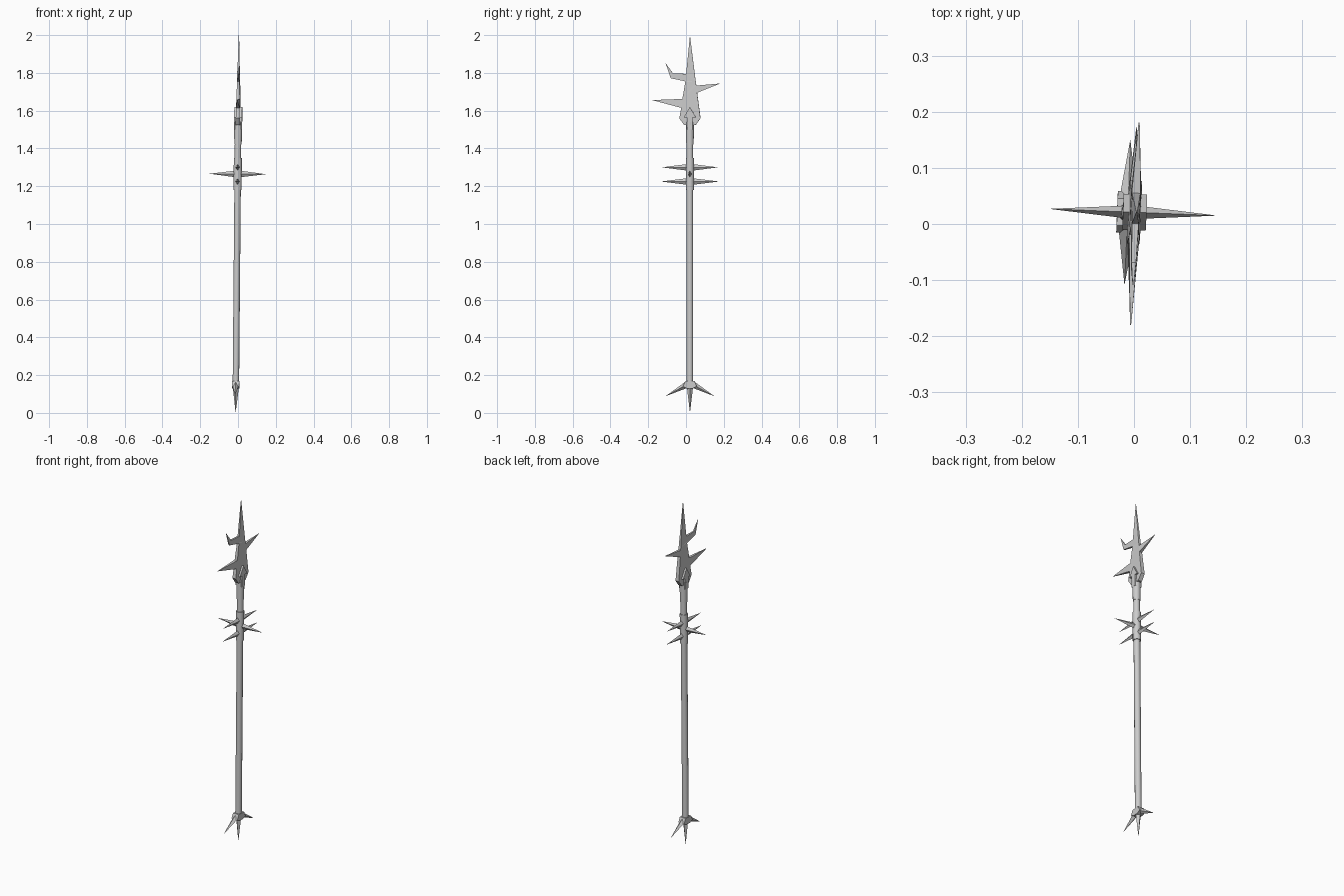
import bpy, bmesh
from math import radians, pi
from mathutils import Matrix, Vector
from mathutils.geometry import tessellate_polygon

if "Cube" in bpy.data.objects:
    bpy.data.objects.remove(bpy.data.objects["Cube"])

# The whole weapon leans and twists very slightly
LEAN = (Matrix.Translation((-0.0125, 0.021, 0)) @ Matrix.Rotation(radians(0.5), 4, 'Y')
        @ Matrix.Rotation(radians(-2.3), 4, 'Z'))


def finish(name, bm):
    bmesh.ops.recalc_face_normals(bm, faces=bm.faces)
    mesh = bpy.data.meshes.new(name)
    bm.to_mesh(mesh)
    bm.free()
    obj = bpy.data.objects.new(name, mesh)
    bpy.context.collection.objects.link(obj)
    obj.matrix_world = LEAN
    return obj


def rod(name, z0, z1, r0, r1, sides=12):
    bm = bmesh.new()
    bmesh.ops.create_cone(bm, cap_ends=True, segments=sides, radius1=r0, radius2=r1, depth=z1 - z0,
                          matrix=Matrix.Translation((0, 0, (z0 + z1) / 2)) @ Matrix.Rotation(pi / sides, 4, 'Z'))
    obj = finish(name, bm)
    for p in obj.data.polygons:
        p.use_smooth = len(p.vertices) == 4
    return obj


def spike(name, base, tip, radius, flat=1.0):
    base, tip = Vector(base), Vector(tip)
    d = tip - base
    bm = bmesh.new()
    bmesh.ops.create_cone(bm, cap_ends=True, segments=4, radius1=radius, radius2=0, depth=d.length,
                          matrix=Matrix.Translation((base + tip) / 2) @ d.to_track_quat('Z', 'Y').to_matrix().to_4x4()
                          @ Matrix.Diagonal((flat, 1, 1, 1)))
    return finish(name, bm)


def plate(name, outline):
    """Outline of (y, z, half thickness) mirrored across x = 0."""
    bm = bmesh.new()
    n = len(outline)
    sides = [[bm.verts.new((s * t, y, z)) for y, z, t in outline] for s in (1, -1)]
    for tri in tessellate_polygon([[Vector((y, z, 0)) for y, z, t in outline]]):
        for side in sides:
            bm.faces.new([side[i] for i in tri])
    for i in range(n):
        j = (i + 1) % n
        bm.faces.new((sides[0][i], sides[0][j], sides[1][j], sides[1][i]))
    return finish(name, bm)


# Shaft, spiked sleeve and blade socket
rod("shaft", 0.14, 1.45, 0.0175, 0.0175)
rod("spiked_sleeve", 1.18, 1.35, 0.022, 0.022)
rod("blade_socket", 1.42, 1.54, 0.020, 0.022)

# Sleeve spikes: one crosswise pair between two fore-and-aft pairs
for s in (-1, 1):
    spike("sleeve_spike_side", (0, 0, 1.265), (s * 0.15, 0, 1.265), 0.019, 0.65)
    for z, reach in ((1.225, 0.155), (1.30, 0.15)):
        spike("sleeve_spike_fore_aft", (0, 0, z), (0, s * reach, z), 0.019, 0.65)

# Jagged blade
plate("blade", [(0, 2.0, 0.001), (0.031, 1.75, 0.007), (0.034, 1.733, 0.008), (0.16, 1.744, 0.001),
                (0.038, 1.695, 0.009), (0.056, 1.56, 0.011), (0.031, 1.525, 0.012),
                (-0.031, 1.525, 0.012), (-0.056, 1.56, 0.011), (-0.046, 1.615, 0.010),
                (-0.201, 1.656, 0.001), (-0.040, 1.662, 0.009), (-0.024, 1.755, 0.007),
                (-0.102, 1.772, 0.004), (-0.13, 1.853, 0.001), (-0.09, 1.797, 0.004),
                (-0.020, 1.795, 0.006)])

# Arrow-shaped clasp gripping both faces of the blade
plate("blade_clasp", [(0, 1.62, 0.021), (0.032, 1.565, 0.021), (0.014, 1.565, 0.021), (0.014, 1.50, 0.021),
                      (-0.014, 1.50, 0.021), (-0.014, 1.565, 0.021), (-0.032, 1.565, 0.021)])

# Butt collar with three claws
plate("butt_collar", [(-0.024, 0.168, 0.019), (0.024, 0.168, 0.019), (0.037, 0.14, 0.019),
                      (0.015, 0.13, 0.019), (-0.015, 0.13, 0.019), (-0.037, 0.14, 0.019)])
spike("butt_claw_bottom", (0, 0, 0.15), (0, 0, 0), 0.018)
for s in (-1, 1):
    spike("butt_claw_side", (0, s * 0.01, 0.153), (0, s * 0.13, 0.088), 0.018)
